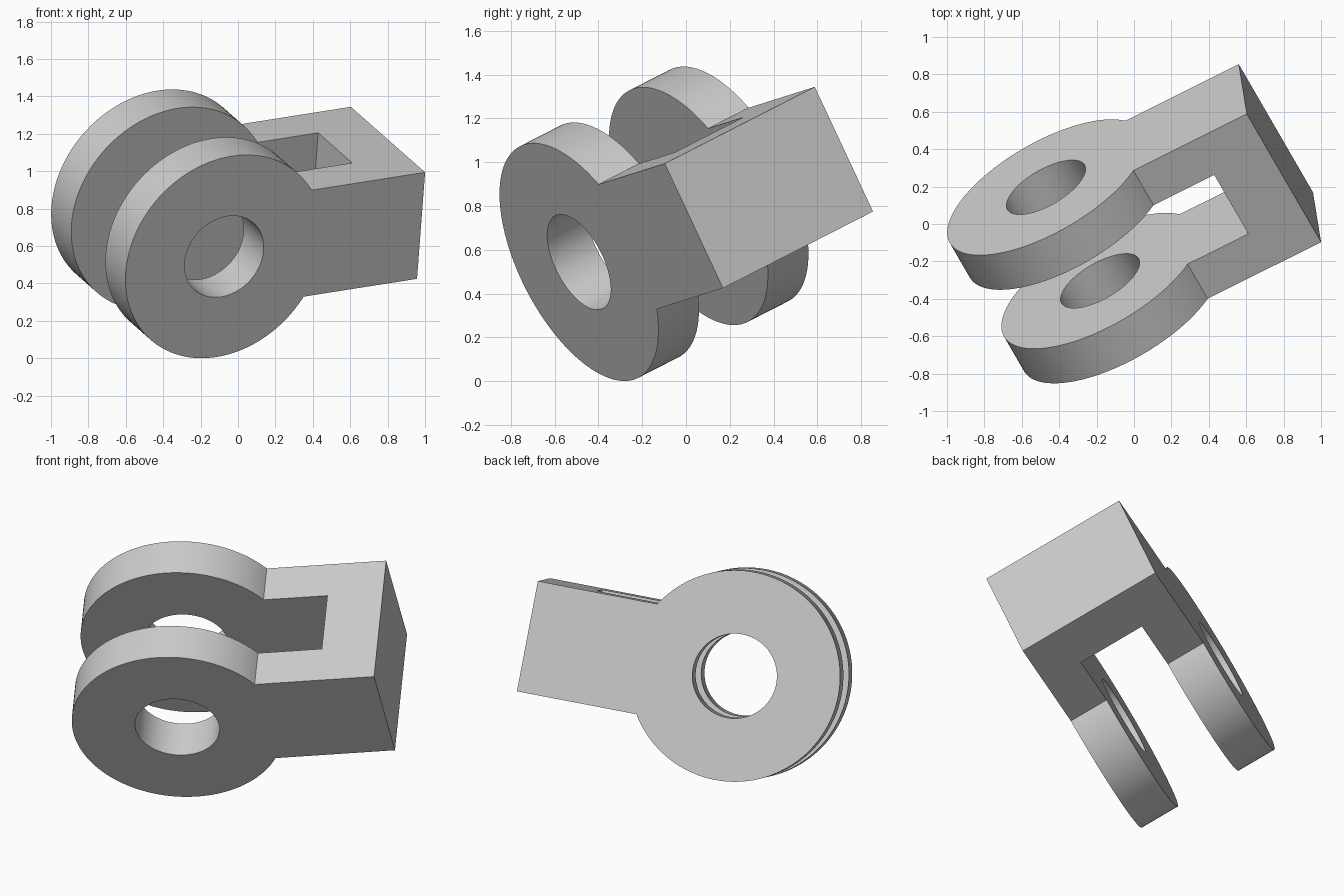
import bpy, bmesh, math
from mathutils import Matrix, Vector

if "Cube" in bpy.data.objects:
    bpy.data.objects.remove(bpy.data.objects["Cube"])

RADIUS, HOLE, LENGTH, HALF = 0.594, 0.238, 1.188, 0.315
WIDTH, PRONG, SLOT_END = 0.866, 0.234, 0.87
SEGMENTS = 128

grey = bpy.data.materials.new("plain grey")
grey.use_nodes = True
color = (0.6, 0.6, 0.6, 1)
grey.diffuse_color = color
grey.node_tree.nodes["Principled BSDF"].inputs["Base Color"].default_value = color


def arc(radius, start, end, steps):
    angles = [start + (end - start) * i / steps for i in range(steps + 1)]
    return [(radius * math.cos(a), radius * math.sin(a)) for a in angles]


def extrude(name, outline, y0, y1):
    """Extrude an outline in the x-z plane from y0 to y1."""
    bm = bmesh.new()
    face = bm.faces.new([bm.verts.new((x, y0, z)) for x, z in outline])
    new = bmesh.ops.extrude_face_region(bm, geom=[face])["geom"]
    bmesh.ops.translate(bm, vec=(0, y1 - y0, 0),
                        verts=[v for v in new if isinstance(v, bmesh.types.BMVert)])
    bmesh.ops.recalc_face_normals(bm, faces=bm.faces)
    mesh = bpy.data.meshes.new(name)
    bm.to_mesh(mesh)
    bm.free()
    mesh.materials.append(grey)
    obj = bpy.data.objects.new(name, mesh)
    bpy.context.collection.objects.link(obj)
    return obj


# Round eye merging into a square shank
neck = math.asin(HALF / RADIUS)
outline = arc(RADIUS, neck, math.tau - neck, SEGMENTS)
outline += [(LENGTH, -HALF), (LENGTH, HALF)]
clevis = extrude("clevis_fork", outline, 0, WIDTH)

# Pin hole and the slot between the prongs
hole = extrude("pin_hole_cutter", arc(HOLE, 0, math.tau, SEGMENTS)[:-1], -0.1, WIDTH + 0.1)
slot = extrude("slot_cutter", [(-1, -1), (SLOT_END, -1), (SLOT_END, 1), (-1, 1)],
               PRONG, WIDTH - PRONG)

bpy.context.view_layer.objects.active = clevis
clevis.select_set(True)
for cutter in (hole, slot):
    cutter.hide_render = True
    mod = clevis.modifiers.new("cut", "BOOLEAN")
    mod.operation = "DIFFERENCE"
    mod.solver = "EXACT"
    mod.object = cutter
    bpy.ops.object.modifier_apply(modifier=mod.name)
    bpy.data.objects.remove(cutter)

bpy.ops.object.shade_smooth_by_angle(angle=math.radians(25))

# Tilt the fork: along is the shank direction, across is the pin direction
across = Vector((-0.458, 0.791, 0.404)).normalized()
along = Vector((0.886, 0.441, 0.139))
along = (along - across * along.dot(across)).normalized()
up = along.cross(across)
turn = Matrix((along, across, up)).transposed().to_4x4()
clevis.matrix_world = Matrix.Translation((-0.074, -0.489, 0.544)) @ turn
